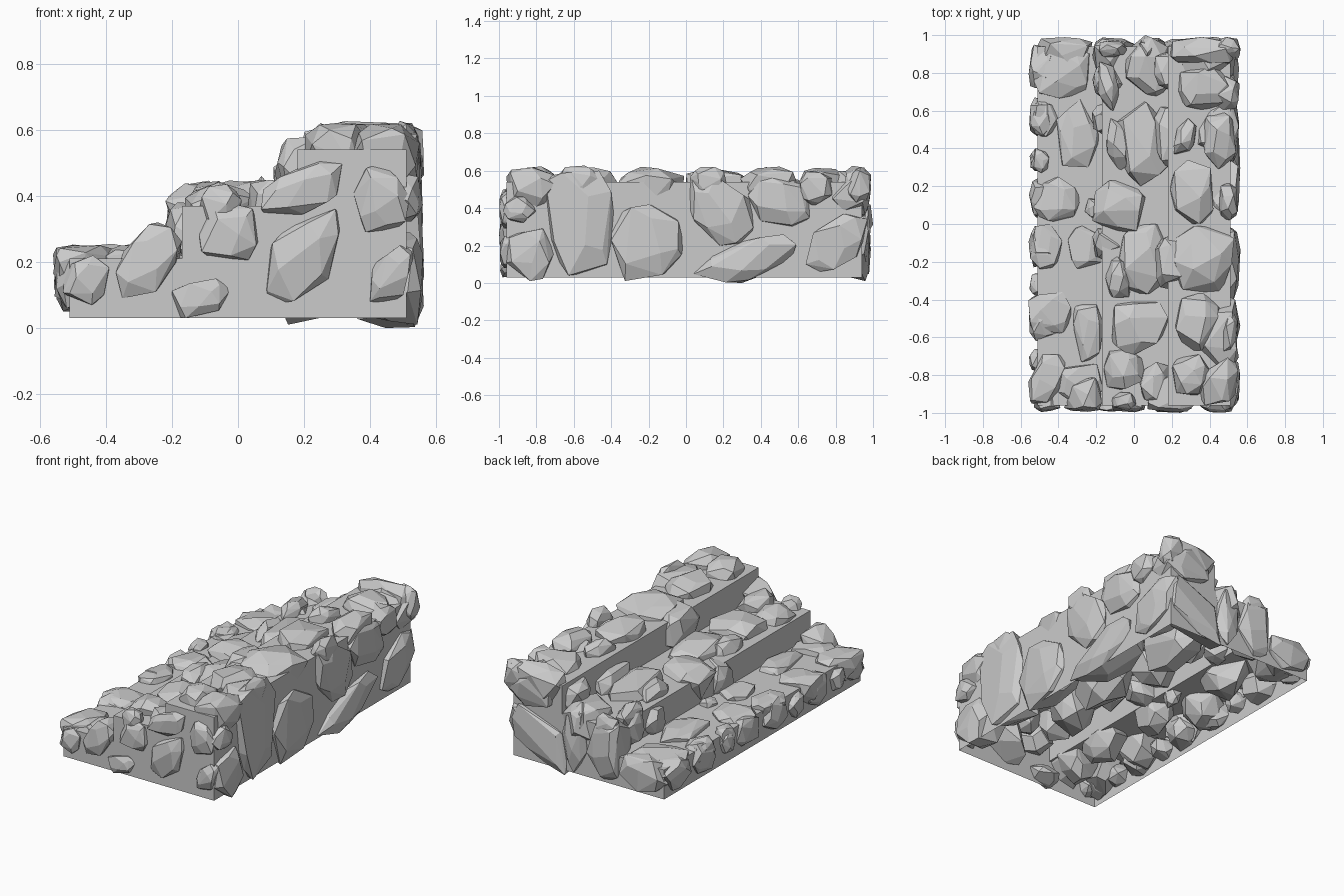
import bpy, bmesh, math, random
from mathutils import Vector

if "Cube" in bpy.data.objects:
    bpy.data.objects.remove(bpy.data.objects["Cube"])

random.seed(11)
X0, X1, X2, X3 = -0.51, -0.17, 0.18, 0.51      # step edges
Z0, Z1, Z2, Z3 = 0.03, 0.21, 0.37, 0.54        # base and tread heights
Y0, Y1 = -0.96, 0.94


def make_object(name, bm):
    bmesh.ops.recalc_face_normals(bm, faces=bm.faces)
    me = bpy.data.meshes.new(name)
    bm.to_mesh(me)
    bm.free()
    ob = bpy.data.objects.new(name, me)
    bpy.context.collection.objects.link(ob)


def hull_points(count=22):
    """Points spread over a slightly boxy sphere, with random jitter."""
    pts, spin = [], random.uniform(0, 6.28)
    for i in range(count):
        z = 1 - 2 * (i + 0.5) / count
        r = math.sqrt(1 - z * z)
        t = spin + i * 2.39996 + random.uniform(-0.4, 0.4)
        v = Vector((r * math.cos(t), r * math.sin(t), z))
        v = Vector([math.copysign(abs(k) ** 0.85, k) for k in v])
        pts.append(v * random.uniform(0.85, 1.1))
    return pts


def add_stone(bm, place, out, deepest, a0, a1, b0, b1, tilt=0):
    """Faceted stone filling a0..a1, b0..b1 on a wall, bulging out of it."""
    pts = hull_points()
    for p in pts:
        p.y += 0.6 * tilt * p.x
    lo = [min(p[k] for p in pts) for k in range(3)]
    hi = [max(p[k] for p in pts) for k in range(3)]
    deep = min(deepest, 0.6 * math.sqrt((a1 - a0) * (b1 - b0)) + 0.02)
    out *= random.uniform(0.8, 1.0)
    verts = []
    for p in pts:
        u, v = [(p[k] - lo[k]) / (hi[k] - lo[k]) for k in (0, 1)]
        c = p.z / hi[2] * out if p.z > 0 else p.z / -lo[2] * deep
        verts.append(bm.verts.new(place(a0 + u * (a1 - a0), b0 + v * (b1 - b0), c)))
    res = bmesh.ops.convex_hull(bm, input=verts)
    junk = {g for g in res["geom_interior"] + res["geom_unused"]
            if isinstance(g, bmesh.types.BMVert)}
    bmesh.ops.delete(bm, geom=list(junk), context="VERTS")


def stone_set(name, place, out, deepest, rows):
    bm = bmesh.new()
    for row in rows:
        add_stone(bm, place, out, deepest, *row)
    bmesh.ops.dissolve_limit(bm, angle_limit=math.radians(9),
                             verts=bm.verts, edges=bm.edges)
    make_object(name, bm)


# Stepped shell, open underneath
profile = [(X0, Z0), (X0, Z1), (X1, Z1), (X1, Z2), (X2, Z2), (X2, Z3), (X3, Z3), (X3, Z0)]
bm = bmesh.new()
rings = [[bm.verts.new((x, y, z)) for x, z in profile] for y in (Y0, Y1)]
for ring in rings:
    bm.faces.new(ring)
for i in range(len(profile) - 1):
    bm.faces.new((rings[0][i], rings[0][i + 1], rings[1][i + 1], rings[1][i]))
make_object("step_shell", bm)

# Front end stones: x range, z range, tilt
stone_set("front_stones", lambda a, b, c: (a, Y0 - c, b), 0.04, 0.18, [
    (-.53, -.39, .07, .22), (-.37, -.17, .09, .32, .6), (-.20, -.02, .03, .15, .4),
    (-.12, .07, .19, .38), (.08, .32, .07, .36, .8), (.07, .32, .32, .52, 1),
    (.35, .52, .29, .50), (.40, .53, .07, .25, .8)])

# Back end stones: x range, z range, tilt
stone_set("back_stones", lambda a, b, c: (a, Y1 + c, b), 0.05, 0.18, [
    (.24, .54, .36, .60), (.14, .52, .01, .36, .9), (.01, .17, .04, .46, -.3),
    (-.22, .01, .03, .40), (-.52, -.22, .04, .25)])

# Tall right side stones: y range, z range, tilt
stone_set("right_stones", lambda a, b, c: (X3 + c, a, b), 0.055, 0.22, [
    (-.96, -.70, .01, .29), (-.98, -.80, .32, .47), (-.76, -.38, .04, .60, -.3),
    (-.40, -.01, .01, .42), (-.01, .36, .20, .57, -.3), (.33, .67, .28, .58, -.4),
    (.04, .59, .0, .26, 1), (.64, .97, .06, .37, .7), (.60, .78, .41, .60),
    (.86, .99, .43, .62)])

# Low left side stones: y range, z range
stone_set("left_stones", lambda a, b, c: (X0 - c, a, b), 0.05, 0.14, [
    (.72, .95, .06, .24), (.46, .67, .06, .25), (.28, .40, .08, .22), (.03, .24, .05, .24),
    (-.23, -.01, .06, .25), (-.38, -.26, .06, .20), (-.62, -.42, .05, .25),
    (-.79, -.66, .07, .2), (-.96, -.80, .06, .24)])

# Tread stones: x range, y range, tilt
stone_set("lower_tread_stones", lambda a, b, c: (a, b, Z1 + c), 0.045, 0.15, [
    (-.53, -.22, .66, .96), (-.41, -.17, .30, .66), (-.53, -.28, .0, .25),
    (-.35, -.17, -.24, -.01), (-.55, -.38, -.25, .0), (-.56, -.33, -.61, -.36),
    (-.32, -.16, -.73, -.40), (-.56, -.36, -.95, -.69, .7), (-.40, -.16, -.96, -.74),
    (-.55, -.44, .46, .66), (-.55, -.45, .27, .4), (-.26, -.17, .03, .14)])
stone_set("middle_tread_stones", lambda a, b, c: (a, b, Z2 + c), 0.08, 0.22, [
    (-.05, .18, .66, 1.0), (-.20, -.08, .60, .86, -.4), (-.15, -.02, .28, .56, -.4),
    (-.09, .18, .20, .65), (-.22, .06, -.05, .24), (-.10, .22, -.37, .0),
    (-.15, .0, -.39, -.17), (-.13, .18, -.70, -.40), (-.16, .05, -.88, -.66),
    (.03, .20, -.96, -.73), (-.12, .01, -.99, -.89), (-.19, -.04, .88, .97)])
stone_set("upper_tread_stones", lambda a, b, c: (a, b, Z3 + c), 0.09, 0.22, [
    (.21, .53, .60, .84), (.18, .55, .84, .99), (.21, .33, .37, .56, .5),
    (.36, .54, .29, .61), (.19, .42, .0, .34), (.21, .53, -.37, -.01),
    (.21, .47, -.67, -.36), (.20, .41, -.91, -.69), (.34, .55, -.96, -.70, .6),
    (.46, .55, -.68, -.45), (.45, .55, .02, .22)])

# Riser stones overhanging the step fronts: y range, z range
stone_set("lower_riser_stones", lambda a, b, c: (X1 - c, a, b), 0.06, 0.14, [
    (-.20, -.02, .19, .38), (.48, .64, .19, .36), (.66, .84, .22, .41)])
stone_set("upper_riser_stones", lambda a, b, c: (X2 - c, a, b), 0.08, 0.16, [
    (-.35, -.04, .34, .58), (.30, .62, .34, .48), (.70, .92, .34, .52)])
